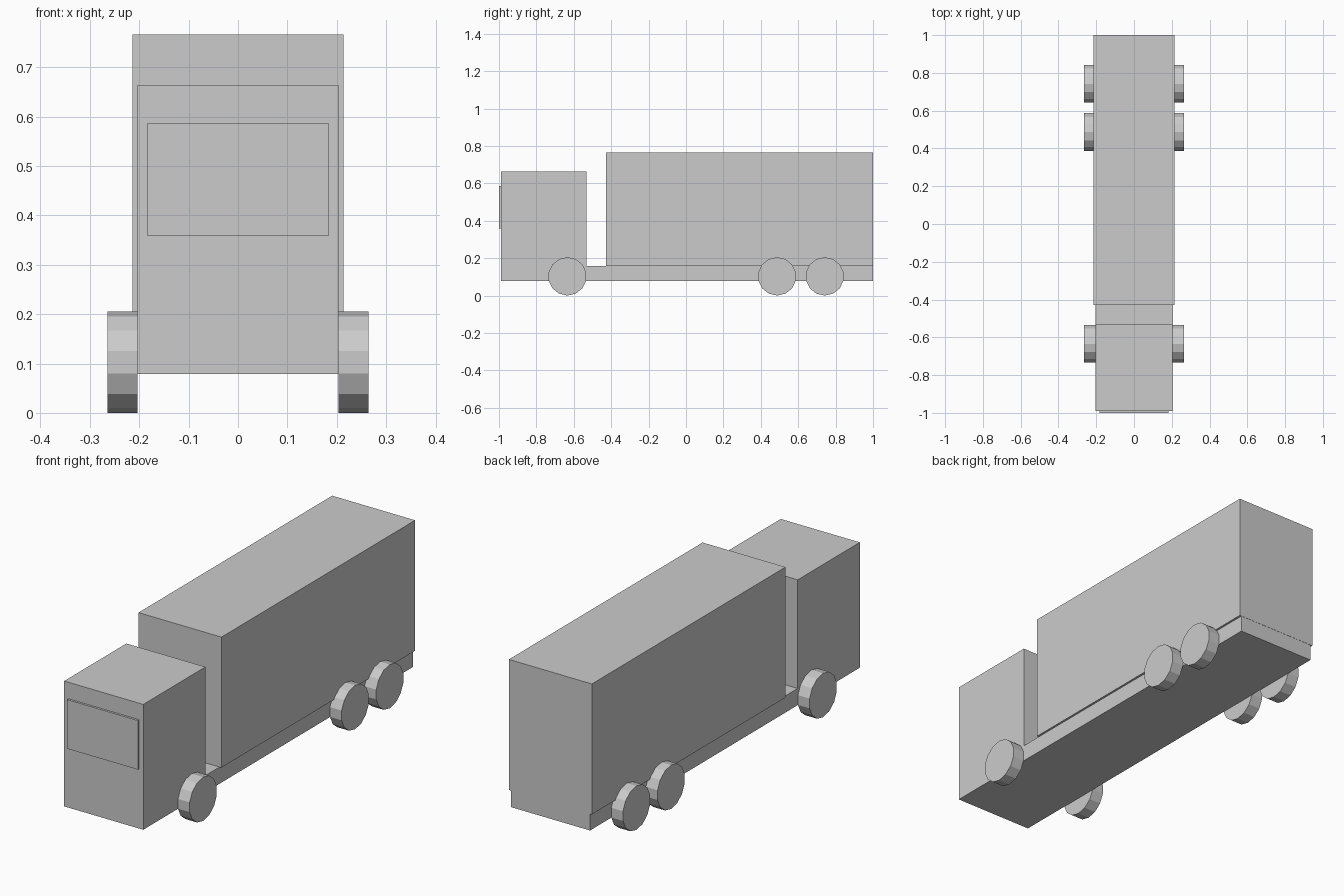
import bpy, math

if "Cube" in bpy.data.objects:
    bpy.data.objects.remove(bpy.data.objects["Cube"])

# Single paint colour
grey = bpy.data.materials.new("plain_grey")
grey.diffuse_color = (0.6, 0.6, 0.6, 1)
grey.use_nodes = True
grey.node_tree.nodes["Principled BSDF"].inputs["Base Color"].default_value = grey.diffuse_color


def box(name, half_width, y0, y1, z0, z1):
    bpy.ops.mesh.primitive_cube_add(size=1, location=(0, (y0 + y1) / 2, (z0 + z1) / 2))
    ob = bpy.context.object
    ob.name = name
    ob.scale = (2 * half_width, y1 - y0, z1 - z0)
    bpy.ops.object.transform_apply(location=False, rotation=False, scale=True)
    ob.data.materials.append(grey)


def wheel(name, side, y, radius=0.1025, inner=0.204, outer=0.264):
    # 14-sided disc with a corner pointing straight up
    bpy.ops.mesh.primitive_cylinder_add(
        vertices=14, radius=radius, depth=outer - inner,
        location=(side * (inner + outer) / 2, y, radius),
        rotation=(math.pi / 2, 0, math.pi / 2))
    ob = bpy.context.object
    ob.name = name
    ob.data.materials.append(grey)


# Body
box("cab", 0.204, -0.99, -0.532, 0.079, 0.664)
box("windscreen", 0.183, -1.0, -0.985, 0.358, 0.587)
box("chassis", 0.204, -0.532, 0.999, 0.079, 0.157)
box("cargo_box", 0.214, -0.428, 1.0, 0.157, 0.766)

# Three axles
for axle, y in (("front", -0.634), ("middle", 0.487), ("rear", 0.742)):
    for label, side in (("left", -1), ("right", 1)):
        wheel(f"{axle}_wheel_{label}", side, y)
